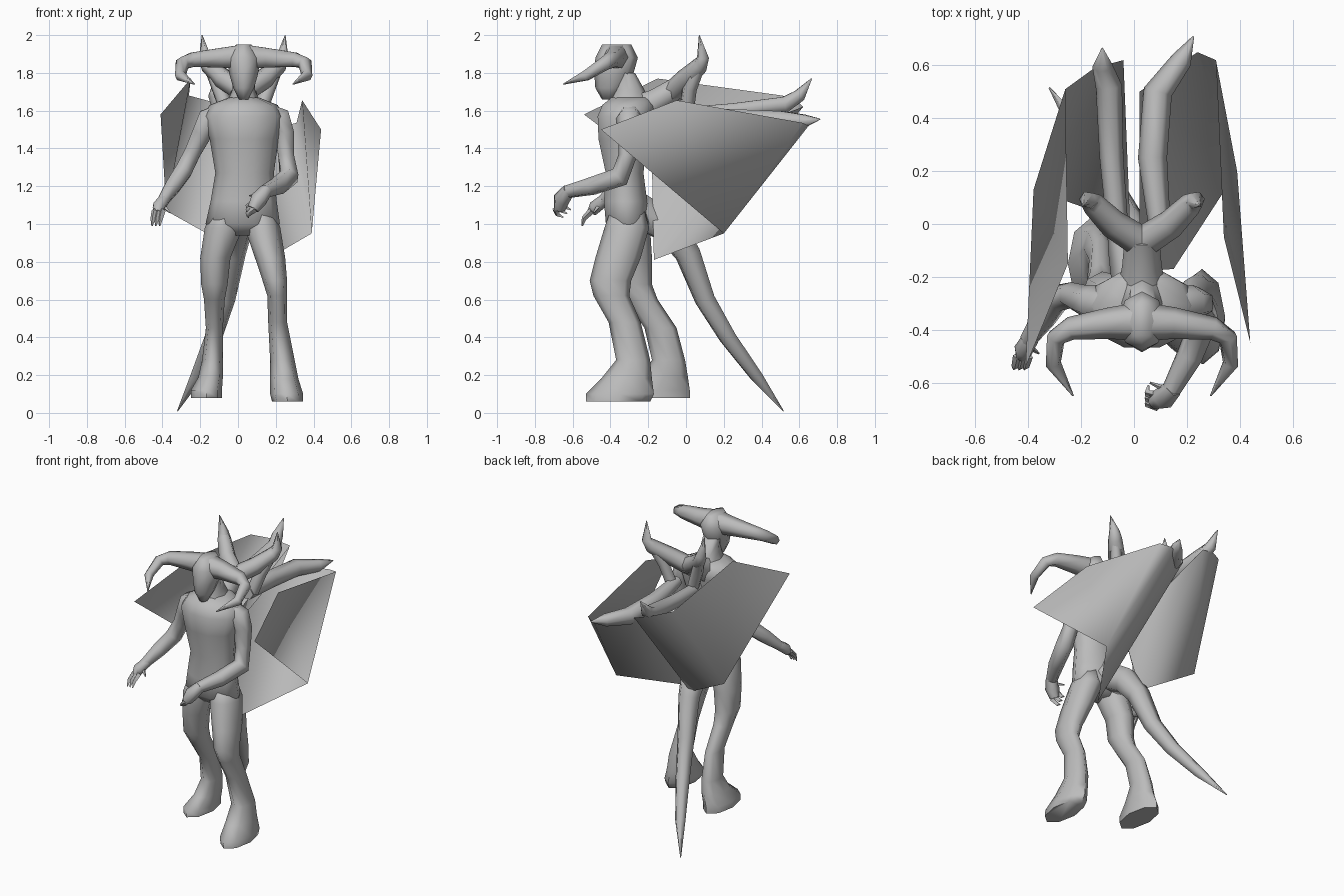
import bpy, bmesh, math
from mathutils import Vector

skin = bpy.data.materials.new("grey skin")
skin.diffuse_color = (0.5, 0.5, 0.5, 1)


def finish(name, bm, angle):
    me = bpy.data.meshes.new(name)
    bm.to_mesh(me)
    bm.free()
    ob = bpy.data.objects.new(name, me)
    bpy.context.collection.objects.link(ob)
    me.materials.append(skin)
    bpy.ops.object.select_all(action='DESELECT')
    ob.select_set(True)
    bpy.context.view_layer.objects.active = ob
    bpy.ops.object.shade_smooth_by_angle(angle=math.radians(angle))
    return ob


def skin_rings(name, rings, angle=75):
    """Bridge rings of points and cap both ends."""
    bm = bmesh.new()
    vs = [[bm.verts.new(p) for p in r] for r in rings]
    n = len(vs[0])
    for a, b in zip(vs, vs[1:]):
        for i in range(n):
            j = (i + 1) % n
            bm.faces.new((a[i], a[j], b[j], b[i]))
    bm.faces.new(vs[0][::-1])
    bm.faces.new(vs[-1])
    bmesh.ops.recalc_face_normals(bm, faces=bm.faces)
    return finish(name, bm, angle)


def stack(name, levels, n=8):
    """Level slices: z, x min, x max, y min, y max."""
    rings = []
    for z, x0, x1, y0, y1 in levels:
        rings.append([((x0 + x1) / 2 + (x1 - x0) / 2 * math.cos(a),
                       (y0 + y1) / 2 + (y1 - y0) / 2 * math.sin(a), z)
                      for a in (math.tau * i / n for i in range(n))])
    return skin_rings(name, rings)


def tube(name, path, n=6):
    """Tapered tube along x, y, z, radius points, without twist."""
    pts = [Vector(p[:3]) for p in path]
    rings, u = [], None
    for i, p in enumerate(pts):
        t = (pts[min(i + 1, len(pts) - 1)] - pts[max(i - 1, 0)]).normalized()
        if u is None:
            u = t.cross(Vector((0, 0, 1)) if abs(t.z) < 0.9 else Vector((0, 1, 0)))
        u = (u - t * u.dot(t)).normalized()
        v = u.cross(t)
        rings.append([p + path[i][3] * (math.cos(a) * u + math.sin(a) * v)
                      for a in (math.tau * k / n for k in range(n))])
    return skin_rings(name, rings)


# Body
stack("torso", [
    (0.94, -0.06, 0.11, -0.37, -0.24), (1.00, -0.172, 0.222, -0.43, -0.19),
    (1.12, -0.145, 0.205, -0.44, -0.20), (1.27, -0.12, 0.19, -0.43, -0.22),
    (1.45, -0.15, 0.215, -0.47, -0.20), (1.57, -0.185, 0.245, -0.475, -0.17),
    (1.63, -0.15, 0.21, -0.45, -0.16), (1.67, -0.05, 0.11, -0.40, -0.18)], 10)
stack("neck", [(1.64, -0.06, 0.12, -0.41, -0.18), (1.71, -0.03, 0.09, -0.39, -0.22),
               (1.80, -0.03, 0.09, -0.38, -0.27)])
stack("head", [
    (1.66, 0.005, 0.055, -0.445, -0.38), (1.72, -0.025, 0.085, -0.48, -0.32),
    (1.79, -0.045, 0.105, -0.485, -0.28), (1.88, -0.06, 0.12, -0.48, -0.255),
    (1.95, -0.01, 0.07, -0.445, -0.29)])

# Horns sweep out, then down and forward
for side, s in (("left", 1), ("right", -1)):
    tube(side + "_horn", [(0.03 + s * x, y, z, r) for x, y, z, r in (
        (0, -0.37, 1.885, 0.075), (0.12, -0.375, 1.88, 0.06), (0.27, -0.395, 1.87, 0.044),
        (0.325, -0.43, 1.85, 0.038), (0.335, -0.53, 1.785, 0.03), (0.26, -0.65, 1.74, 0.003))])

# Legs with flared feet
stack("left_leg", [
    (1.07, 0.06, 0.19, -0.40, -0.22), (0.98, 0.035, 0.224, -0.432, -0.195),
    (0.82, 0.09, 0.25, -0.48, -0.24), (0.70, 0.13, 0.26, -0.51, -0.29),
    (0.62, 0.155, 0.26, -0.49, -0.30), (0.48, 0.16, 0.26, -0.41, -0.24),
    (0.28, 0.17, 0.30, -0.37, -0.19), (0.18, 0.17, 0.32, -0.45, -0.18),
    (0.10, 0.17, 0.345, -0.53, -0.17), (0.06, 0.18, 0.345, -0.53, -0.19)])
stack("right_leg", [
    (1.07, -0.14, 0.00, -0.40, -0.22), (0.98, -0.176, 0.025, -0.42, -0.19),
    (0.82, -0.20, -0.04, -0.38, -0.18), (0.68, -0.195, -0.055, -0.37, -0.18),
    (0.60, -0.18, -0.07, -0.32, -0.15), (0.45, -0.17, -0.08, -0.22, -0.05),
    (0.28, -0.19, -0.08, -0.18, -0.005), (0.19, -0.21, -0.08, -0.24, 0.01),
    (0.12, -0.25, -0.085, -0.32, 0.02), (0.08, -0.25, -0.085, -0.32, 0.02)])

# Tail
tube("tail", [(0.02, -0.26, 1.08, 0.10), (-0.01, -0.08, 0.97, 0.09), (-0.03, 0.01, 0.84, 0.072),
              (-0.07, 0.10, 0.60, 0.057), (-0.13, 0.22, 0.40, 0.048),
              (-0.22, 0.375, 0.19, 0.035), (-0.32, 0.515, 0.01, 0.003)])

# Arms
tube("left_arm", [(0.15, -0.30, 1.585, 0.06), (0.22, -0.30, 1.56, 0.07), (0.245, -0.30, 1.48, 0.06),
                  (0.255, -0.31, 1.36, 0.048), (0.27, -0.35, 1.25, 0.055),
                  (0.21, -0.50, 1.20, 0.05), (0.14, -0.63, 1.17, 0.036)])
tube("left_hand", [(0.15, -0.62, 1.18, 0.035), (0.11, -0.66, 1.13, 0.045), (0.08, -0.67, 1.08, 0.032)])
tube("right_arm", [(-0.09, -0.30, 1.585, 0.06), (-0.155, -0.30, 1.555, 0.07), (-0.19, -0.29, 1.48, 0.06),
                   (-0.24, -0.27, 1.38, 0.05), (-0.29, -0.28, 1.28, 0.053),
                   (-0.345, -0.36, 1.20, 0.048), (-0.40, -0.44, 1.12, 0.033)])
tube("right_hand", [(-0.39, -0.43, 1.13, 0.032), (-0.42, -0.48, 1.09, 0.036), (-0.425, -0.50, 1.06, 0.025)])
for i in range(3):
    d = 0.02 * (i - 1)
    tube("left_finger", [(0.09, -0.67 + d, 1.10 + d, 0.018), (0.05, -0.66 + d, 1.07 + d, 0.014),
                         (0.055, -0.63 + d, 1.055 + d, 0.004)], 4)
    tube("right_finger", [(-0.42 + d, -0.50, 1.07, 0.018), (-0.43 + d, -0.54, 1.03, 0.014),
                          (-0.435 + d, -0.55, 0.99, 0.004)], 4)
tube("left_thumb", [(0.13, -0.63, 1.15, 0.015), (0.06, -0.60, 1.15, 0.004)], 4)
tube("right_thumb", [(-0.40, -0.46, 1.10, 0.015), (-0.36, -0.49, 1.06, 0.004)], 4)

# Wing arms rise from the back to an upright claw
tube("wing_root", [(0.03, -0.28, 1.59, 0.10), (0.03, -0.16, 1.65, 0.075), (0.03, -0.05, 1.72, 0.065)])
for side, s in (("left", 1), ("right", -1)):
    tube(side + "_wing_arm", [(0.03 + s * x, y, z, r) for x, y, z, r in (
        (0, -0.07, 1.70, 0.06), (0.11, 0.0, 1.77, 0.055), (0.185, 0.075, 1.84, 0.045),
        (0.205, 0.09, 1.88, 0.034), (0.22, 0.07, 2.0, 0.002))])
    tube(side + "_wing_forearm", [(0.03 + s * x, y, z, r) for x, y, z, r in (
        (0.195, 0.085, 1.87, 0.03), (0.13, 0.02, 1.72, 0.04), (0.08, 0.0, 1.58, 0.04))])


def wing(side, front, top, back, rear, outer, low, inner, root):
    """Folded membrane: outer panel, rear ridge, inner panel."""
    bm = bmesh.new()
    f, t, b, r, o, l, i, k = [bm.verts.new(p) for p in (front, top, back, rear, outer, low, inner, root)]
    for face in ((f, t, o), (t, b, o), (b, r, o), (r, i, o), (i, l, o), (i, k, l)):
        bm.faces.new(face)
    finish(side + "_wing_membrane", bm, 120)


wing("left", (0.44, -0.45, 1.50), (0.34, -0.05, 1.655), (0.31, 0.62, 1.535), (0.24, 0.65, 1.52),
     (0.39, 0.20, 0.95), (0.15, -0.17, 0.81), (0.02, 0.50, 1.56), (0.02, -0.18, 1.30))
wing("right", (-0.41, -0.54, 1.58), (-0.25, -0.15, 1.77), (-0.26, 0.51, 1.68), (-0.15, 0.59, 1.65),
     (-0.38, 0.13, 1.07), (-0.04, 0.01, 0.88), (-0.04, 0.62, 1.62), (-0.01, -0.12, 1.35))

# Long wing fingers ending in claws
tube("left_wing_finger", [(0.10, -0.04, 1.58, 0.04), (0.07, 0.25, 1.56, 0.055), (0.09, 0.50, 1.55, 0.055),
                          (0.18, 0.62, 1.545, 0.04), (0.225, 0.71, 1.555, 0.003)])
tube("right_wing_finger", [(-0.06, -0.04, 1.58, 0.04), (-0.085, 0.25, 1.60, 0.045), (-0.095, 0.52, 1.63, 0.05),
                           (-0.12, 0.60, 1.68, 0.038), (-0.12, 0.665, 1.77, 0.003)])
